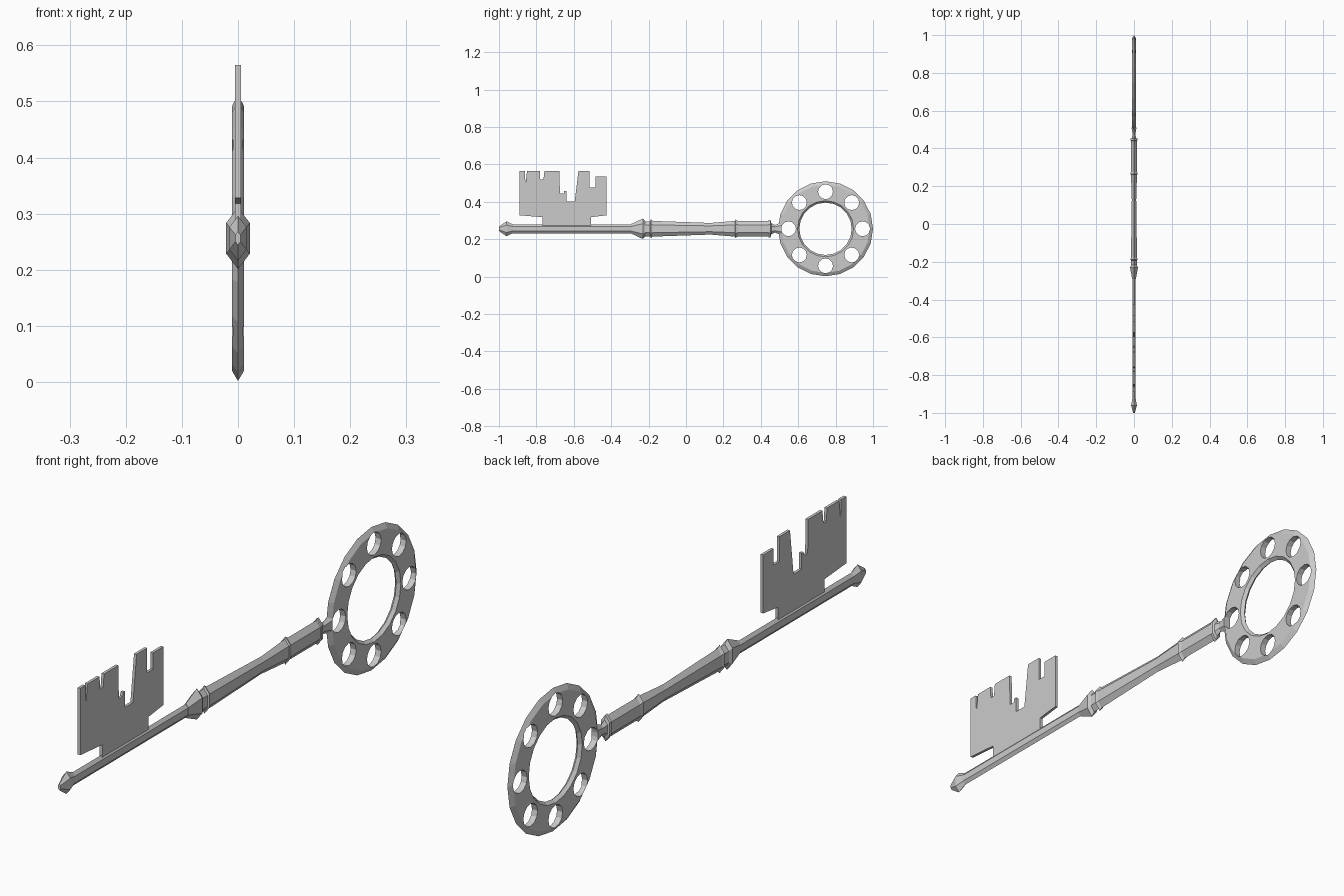
import bpy, bmesh, math

if "Cube" in bpy.data.objects:
    bpy.data.objects.remove(bpy.data.objects["Cube"])

AXIS_Z = 0.256      # height of the shaft axis and ring centre
RING_Y = 0.746


def make_object(name, bm):
    bmesh.ops.recalc_face_normals(bm, faces=bm.faces)
    mesh = bpy.data.meshes.new(name)
    bm.to_mesh(mesh)
    bm.free()
    obj = bpy.data.objects.new(name, mesh)
    bpy.context.collection.objects.link(obj)
    return obj


def bridge(bm, a, b):
    n = len(a)
    for i in range(n):
        j = (i + 1) % n
        bm.faces.new((a[i], a[j], b[j], b[i]))


def turned_rod(name, profile, sides=6, flatten=0.44):
    """Flattened six-sided rod along y from (y, radius) pairs."""
    bm = bmesh.new()
    rings = []
    for y, r in profile:
        angles = [2 * math.pi * i / sides for i in range(sides)]
        rings.append([bm.verts.new((r * flatten * math.sin(a), y,
                                    AXIS_Z + r * math.cos(a))) for a in angles])
    for a, b in zip(rings, rings[1:]):
        bridge(bm, a, b)
    bm.faces.new(rings[0])
    bm.faces.new(rings[-1])
    return make_object(name, bm)


# Thin shaft with pointed tip knob
turned_rod("shaft", [(-1.0, 0.012), (-0.96, 0.040), (-0.933, 0.027),
                     (-0.925, 0.024), (-0.28, 0.024)])

# Handle with collars and a narrow neck into the ring
turned_rod("handle", [(-0.292, 0.026), (-0.23, 0.055), (-0.218, 0.040), (-0.192, 0.040),
                      (-0.188, 0.050), (-0.178, 0.042), (0.13, 0.031), (0.262, 0.042),
                      (0.265, 0.050), (0.277, 0.041), (0.44, 0.041), (0.442, 0.048),
                      (0.452, 0.046), (0.456, 0.030), (0.475, 0.020), (0.51, 0.034)])

# Ring bow: bevelled cross-section swept round the centre
bm = bmesh.new()
section = [(0.254, 0), (0.236, 0.011), (0.150, 0.011),
           (0.140, 0), (0.150, -0.011), (0.236, -0.011)]
SIDES = 20
loops = []
for i in range(SIDES):
    a = 2 * math.pi * i / SIDES
    loops.append([bm.verts.new((x, RING_Y + r * math.cos(a), AXIS_Z + r * math.sin(a)))
                  for r, x in section])
for i in range(SIDES):
    bridge(bm, loops[i], loops[(i + 1) % SIDES])
ring = make_object("ring_bow", bm)

# Eight round holes through the ring
bm = bmesh.new()
for k in range(8):
    a = math.pi / 4 * k
    y, z = RING_Y + 0.198 * math.cos(a), AXIS_Z + 0.198 * math.sin(a)
    ends = [[bm.verts.new((x, y + 0.040 * math.cos(t * math.pi / 6),
                           z + 0.040 * math.sin(t * math.pi / 6))) for t in range(12)]
            for x in (-0.05, 0.05)]
    bridge(bm, *ends)
    bm.faces.new(ends[0])
    bm.faces.new(ends[1])
cutter = make_object("hole_cutter", bm)
mod = ring.modifiers.new("holes", 'BOOLEAN')
mod.operation = 'DIFFERENCE'
mod.solver = 'EXACT'
mod.object = cutter
bpy.context.view_layer.objects.active = ring
bpy.ops.object.modifier_apply(modifier=mod.name)
bpy.data.objects.remove(cutter)

# Notched bit plate
outline = [(-0.767, 0.26), (-0.767, 0.318), (-0.89, 0.328), (-0.89, 0.565),
           (-0.862, 0.565), (-0.858, 0.495), (-0.850, 0.565), (-0.782, 0.565),
           (-0.779, 0.519), (-0.762, 0.519), (-0.757, 0.565), (-0.677, 0.565),
           (-0.674, 0.445), (-0.653, 0.445), (-0.651, 0.459), (-0.640, 0.459),
           (-0.640, 0.402), (-0.595, 0.402), (-0.575, 0.565), (-0.516, 0.565),
           (-0.516, 0.477), (-0.484, 0.477), (-0.484, 0.535), (-0.425, 0.535),
           (-0.425, 0.328), (-0.509, 0.318), (-0.509, 0.26)]
bm = bmesh.new()
sides = [[bm.verts.new((x, y, z)) for y, z in outline] for x in (-0.005, 0.005)]
bridge(bm, *sides)
for s in sides:
    bm.faces.new(s)
make_object("bit_plate", bm)
